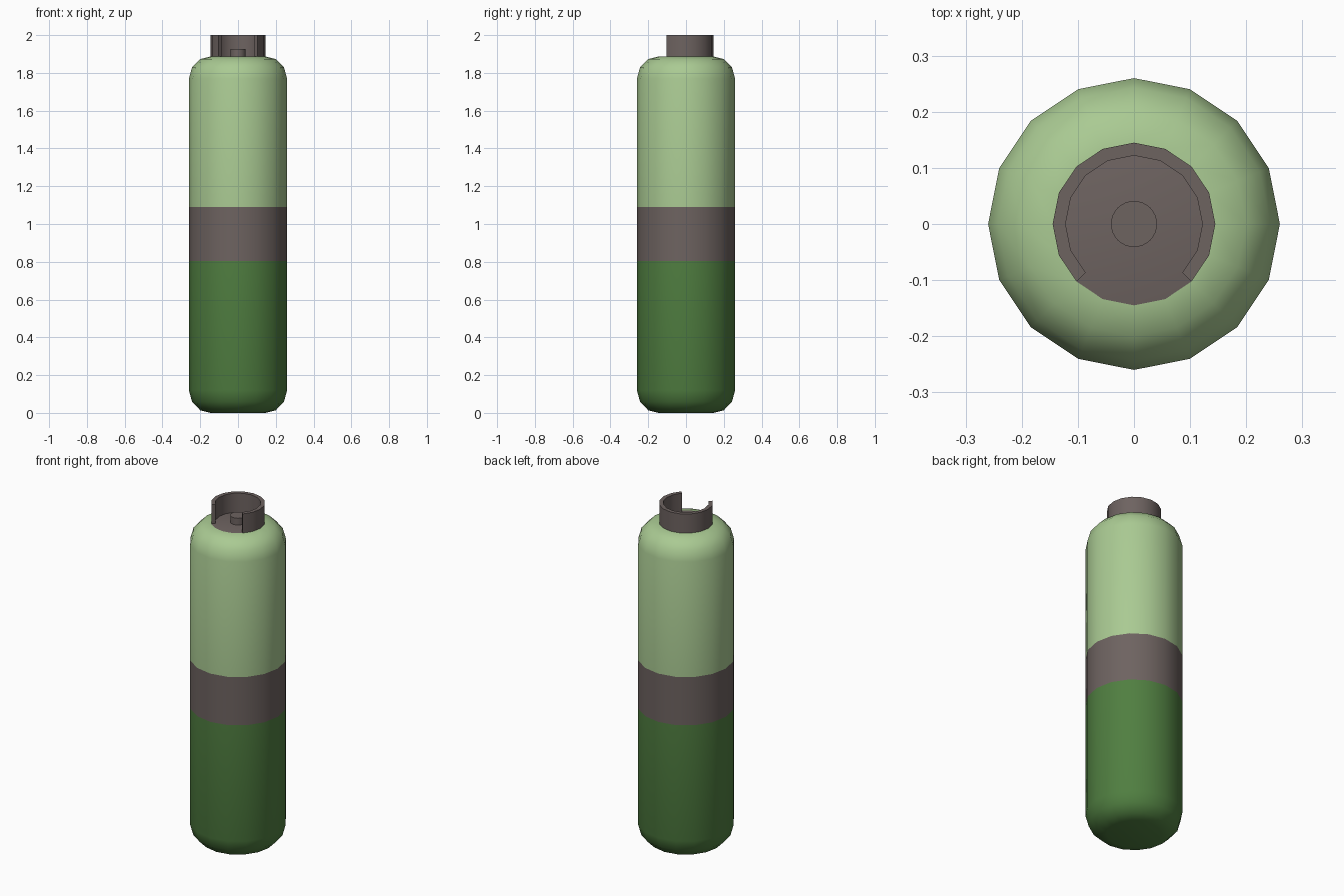
import bpy, bmesh, math
from mathutils import Vector

if "Cube" in bpy.data.objects:
    bpy.data.objects.remove(bpy.data.objects["Cube"])

SIDES = 16


def material(name, rgb):
    m = bpy.data.materials.new(name)
    m.diffuse_color = (*rgb, 1)
    m.use_nodes = True
    m.node_tree.nodes["Principled BSDF"].inputs["Base Color"].default_value = m.diffuse_color
    return m


light_green = material("light green", (0.40, 0.59, 0.29))
dark_green = material("dark green", (0.08, 0.21, 0.052))
grey = material("warm grey", (0.155, 0.125, 0.118))


def finish(bm, name, mats, angle=35):
    bmesh.ops.recalc_face_normals(bm, faces=bm.faces)
    me = bpy.data.meshes.new(name)
    bm.to_mesh(me)
    bm.free()
    for m in mats:
        me.materials.append(m)
    ob = bpy.data.objects.new(name, me)
    bpy.context.collection.objects.link(ob)
    bpy.ops.object.select_all(action='DESELECT')
    ob.select_set(True)
    bpy.context.view_layer.objects.active = ob
    bpy.ops.object.shade_smooth_by_angle(angle=math.radians(angle))
    return ob


def ring(bm, r, z, sides):
    return [bm.verts.new((r * math.cos(2 * math.pi * i / sides),
                          r * math.sin(2 * math.pi * i / sides), z)) for i in range(sides)]


def lathe(profile, sides):
    """Closed solid of revolution from (radius, height) points."""
    bm = bmesh.new()
    rings = [ring(bm, r, z, sides) for r, z in profile]
    for a, b in zip(rings, rings[1:]):
        for i in range(sides):
            j = (i + 1) % sides
            bm.faces.new((a[i], a[j], b[j], b[i]))
    bm.faces.new(rings[0][::-1])
    bm.faces.new(rings[-1])
    return bm


# Cylinder body: rounded ends, three colour bands by height, grey top disc
body = lathe([(0.145, 0.0), (0.20, 0.014), (0.243, 0.058), (0.26, 0.12),
              (0.26, 0.805), (0.26, 1.09), (0.26, 1.77),
              (0.243, 1.83), (0.20, 1.873), (0.145, 1.887)], SIDES)
for f in body.faces:
    z = f.calc_center_median().z
    f.material_index = 0 if z < 0.8 else 1 if z < 1.09 or z > 1.886 else 2
finish(body, "bottle_body", [dark_green, grey, light_green])

# Guard collar: three-quarter ring, open at the front
bm = bmesh.new()
sections = []
for i in range(-2, 11):
    a = 2 * math.pi * i / SIDES
    d = Vector((math.cos(a), math.sin(a), 0))
    sections.append([bm.verts.new(d * r + Vector((0, 0, z)))
                     for r, z in ((0.122, 1.885), (0.145, 1.885), (0.145, 2.0), (0.122, 2.0))])
for a, b in zip(sections, sections[1:]):
    for i in range(4):
        j = (i + 1) % 4
        bm.faces.new((a[i], a[j], b[j], b[i]))
bm.faces.new(sections[0])
bm.faces.new(sections[-1][::-1])
finish(bm, "guard_collar", [grey])

# Valve stub in the middle of the collar
finish(lathe([(0.041, 1.885), (0.041, 1.927)], 32), "valve", [grey])
